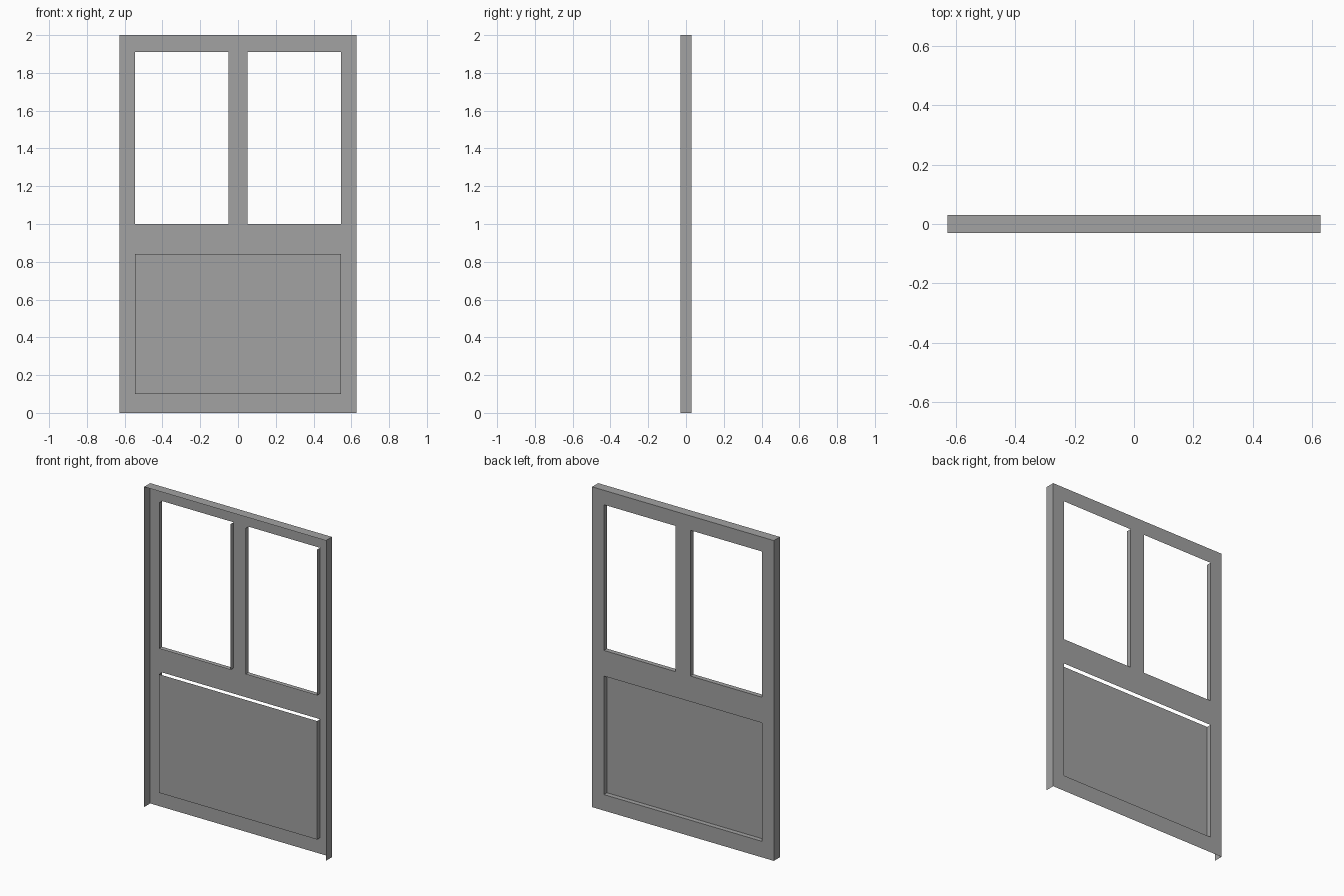
import bpy
import bmesh

if "Cube" in bpy.data.objects:
    bpy.data.objects.remove(bpy.data.objects["Cube"], do_unlink=True)

HALF_W, HEIGHT = 0.628, 2.0       # outer size
FRONT, MID, BACK = -0.03, 0.0, 0.03
OPEN_X, POST_X = 0.546, 0.051     # opening edge and centre post edge
PANEL_Z = (0.10, 0.84)
WINDOW_Z = (1.0, 1.91)

grey = bpy.data.materials.new("door grey")
grey.use_nodes = True
colour = (0.36, 0.36, 0.36, 1)
grey.diffuse_color = colour
grey.node_tree.nodes["Principled BSDF"].inputs["Base Color"].default_value = colour


def finish(name, bm):
    bmesh.ops.remove_doubles(bm, verts=bm.verts[:], dist=0.0001)
    mesh = bpy.data.meshes.new(name)
    bm.to_mesh(mesh)
    bm.free()
    mesh.materials.append(grey)
    obj = bpy.data.objects.new(name, mesh)
    bpy.context.collection.objects.link(obj)


def quad(bm, corners, normal):
    """Add one face, turned to point along the given direction."""
    face = bm.faces.new([bm.verts.new(c) for c in corners])
    face.normal_update()
    if face.normal.dot(normal) < 0:
        face.normal_flip()


def sheet(bm, x0, x1, z0, z1, y):
    quad(bm, [(x0, y, z0), (x1, y, z0), (x1, y, z1), (x0, y, z1)], (0, 1, 0))


def side(bm, x, z0, z1, y0, y1, facing):
    quad(bm, [(x, y0, z0), (x, y1, z0), (x, y1, z1), (x, y0, z1)], (facing, 0, 0))


def ledge(bm, x0, x1, z, y0, y1):
    quad(bm, [(x0, y0, z), (x1, y0, z), (x1, y1, z), (x0, y1, z)], (0, 0, 1))


def lining(bm, x0, x1, z0, z1):
    """Two jambs and a sill; the head of the opening stays bare."""
    side(bm, x0, z0, z1, MID, BACK, 1)
    side(bm, x1, z0, z1, MID, BACK, -1)
    ledge(bm, x0, x1, z0, MID, BACK)


# Door shell: pierced sheet with sides and top, open at the front and bottom
bm = bmesh.new()
xs = [-HALF_W, -OPEN_X, -POST_X, POST_X, OPEN_X, HALF_W]
zs = [0, *PANEL_Z, *WINDOW_Z, HEIGHT]
for i in range(5):
    for j in range(5):
        in_panel = j == 1 and 0 < i < 4
        in_window = j == 3 and i in (1, 3)
        if not (in_panel or in_window):
            sheet(bm, xs[i], xs[i + 1], zs[j], zs[j + 1], BACK)
for s in (-1, 1):
    side(bm, s * HALF_W, 0, HEIGHT, FRONT, BACK, s)
ledge(bm, -HALF_W, HALF_W, HEIGHT, FRONT, BACK)
finish("door_shell", bm)

# Window linings
for name, x0, x1 in (("right_window_lining", -OPEN_X, -POST_X),
                     ("left_window_lining", POST_X, OPEN_X)):
    bm = bmesh.new()
    lining(bm, x0, x1, *WINDOW_Z)
    finish(name, bm)

# Recessed lower panel
bm = bmesh.new()
lining(bm, -OPEN_X, OPEN_X, *PANEL_Z)
sheet(bm, -OPEN_X, OPEN_X, *PANEL_Z, MID)
finish("lower_panel", bm)
